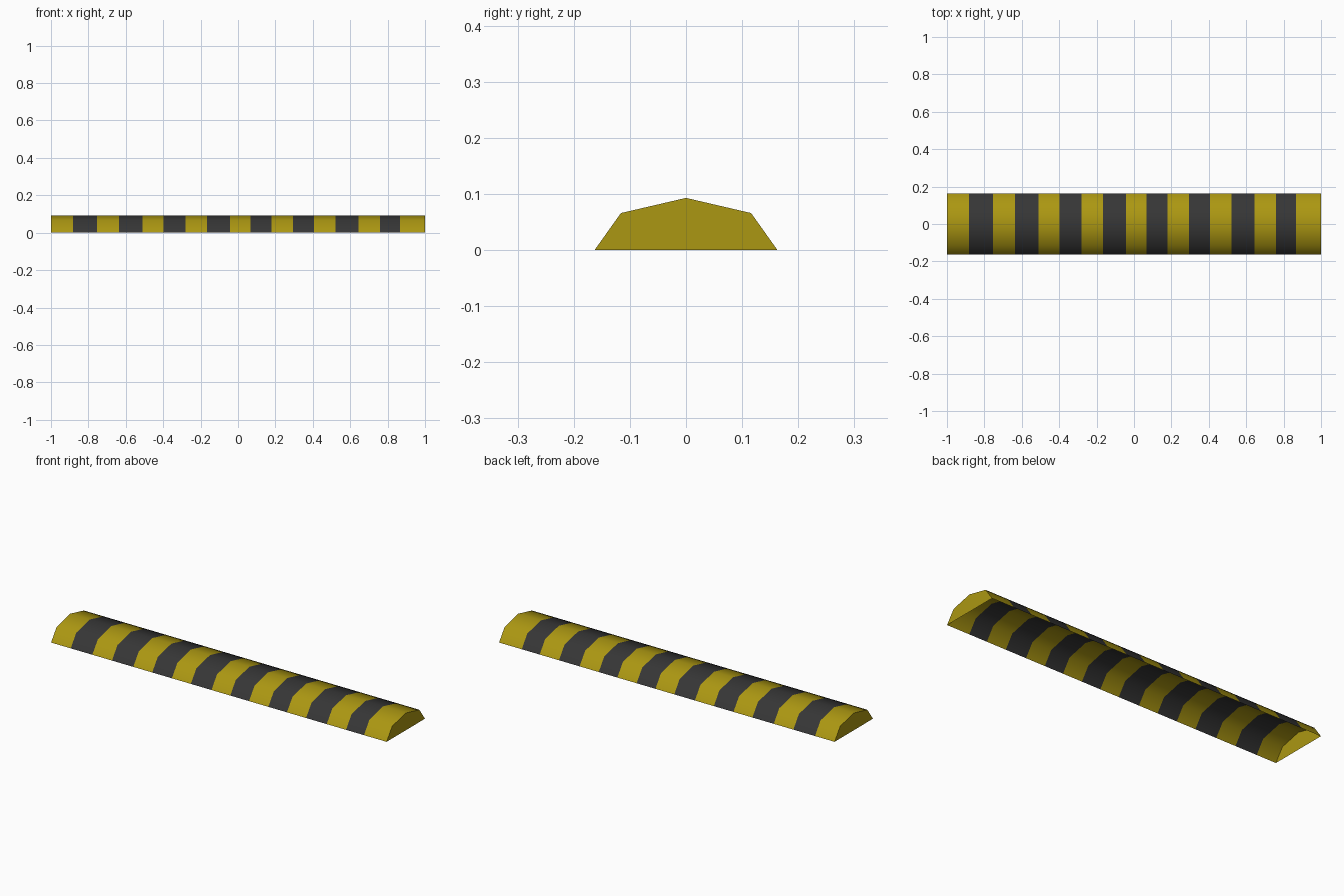
import bpy, bmesh

if "Cube" in bpy.data.objects:
    bpy.data.objects.remove(bpy.data.objects["Cube"])

def material(name, rgb):
    m = bpy.data.materials.new(name)
    m.diffuse_color = (*rgb, 1)
    m.use_nodes = True
    m.node_tree.nodes["Principled BSDF"].inputs["Base Color"].default_value = m.diffuse_color
    return m

yellow = material("warning yellow", (0.41, 0.31, 0.006))
dark = material("dark rubber", (0.037, 0.037, 0.037))

# Low hump cross-section (y, z), open underneath
profile = [(-0.163, 0), (-0.116, 0.066), (0, 0.093), (0.116, 0.066), (0.163, 0)]
# Stripe boundaries: alternating yellow, dark, ..., yellow
cuts = [-1, -0.883, -0.754, -0.637, -0.51, -0.397, -0.28, -0.167, -0.044,
        0.068, 0.18, 0.295, 0.406, 0.52, 0.643, 0.758, 0.865, 1]

def build(name, bm):
    me = bpy.data.meshes.new(name)
    bm.to_mesh(me)
    bm.free()
    me.materials.append(yellow)
    me.materials.append(dark)
    bpy.context.collection.objects.link(bpy.data.objects.new(name, me))

# Striped hump shell, smooth across the profile
bm = bmesh.new()
rings = [[bm.verts.new((x, y, z)) for y, z in profile] for x in cuts]
for i, (a, b) in enumerate(zip(rings, rings[1:])):
    for j in range(len(profile) - 1):
        f = bm.faces.new((a[j], b[j], b[j + 1], a[j + 1]))
        f.material_index = i % 2
        f.smooth = True
build("striped_hump", bm)

# Flat yellow end caps
for side, name in ((-1, "left_end_cap"), (1, "right_end_cap")):
    bm = bmesh.new()
    bm.faces.new([bm.verts.new((side, y, z)) for y, z in profile[::-side]])
    build(name, bm)
